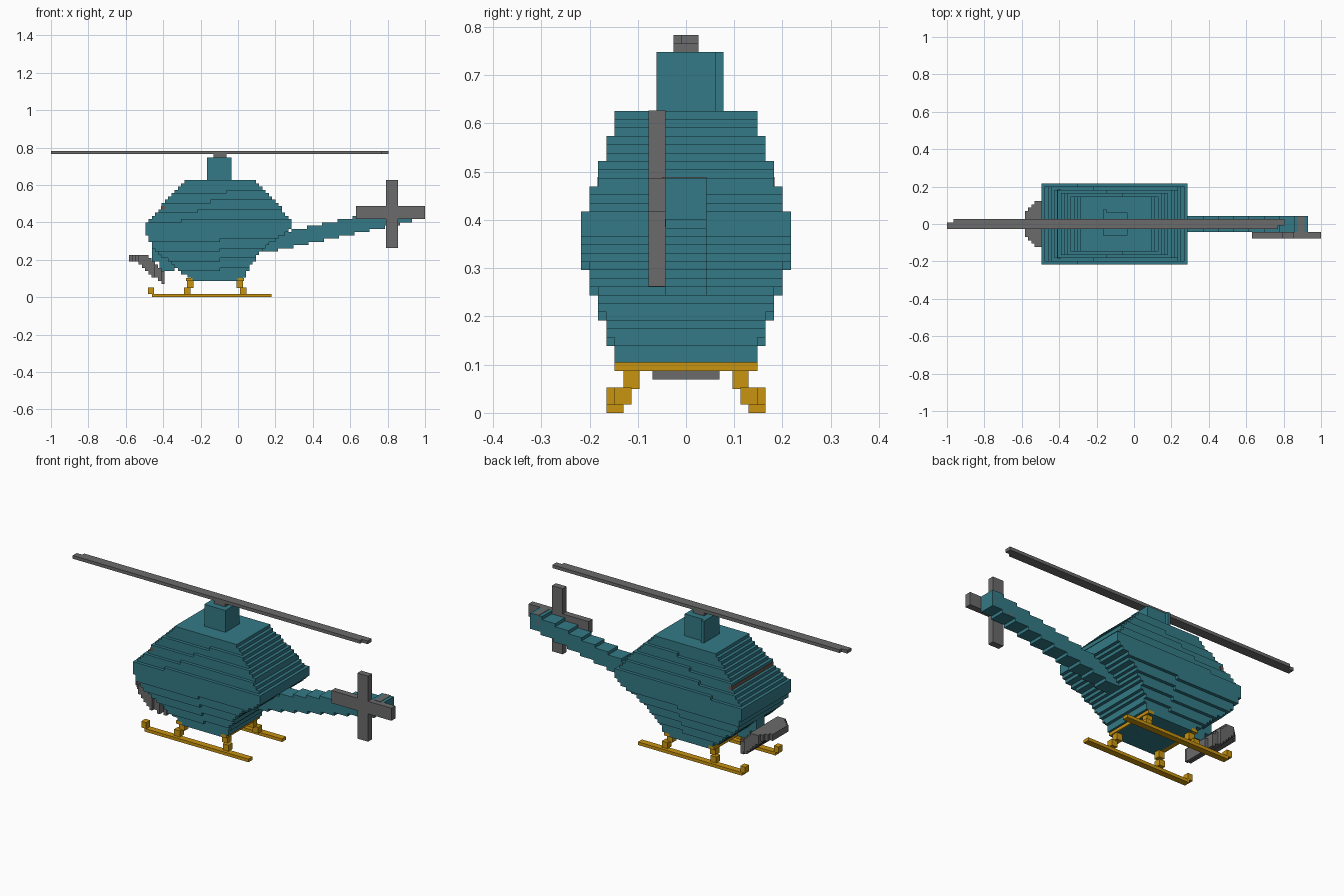
import bpy, bmesh, math

cube = bpy.data.objects.get("Cube")
if cube:
    bpy.data.objects.remove(cube)

V = 2 / 115  # size of one block


def material(name, rgb):
    m = bpy.data.materials.new(name)
    m.use_nodes = True
    m.diffuse_color = (*rgb, 1)
    bsdf = next(n for n in m.node_tree.nodes if n.type == 'BSDF_PRINCIPLED')
    bsdf.inputs["Base Color"].default_value = (*rgb, 1)
    return m


TEAL = material("teal", (0.034, 0.195, 0.24))
GREY = material("grey", (0.147, 0.145, 0.145))
GOLD = material("gold", (0.578, 0.292, 0.005))
BROWN = material("brown", (0.15, 0.09, 0.07))


def blocks(name, mat, boxes):
    """One object from boxes given as (x0, x1, y0, y1, z0, z1)."""
    bm = bmesh.new()
    for x0, x1, y0, y1, z0, z1 in boxes:
        made = bmesh.ops.create_cube(bm, size=1)["verts"]
        for v in made:
            v.co = (x1 if v.co.x > 0 else x0,
                    y1 if v.co.y > 0 else y0,
                    z1 if v.co.z > 0 else z0)
    mesh = bpy.data.meshes.new(name)
    bm.to_mesh(mesh)
    bm.free()
    mesh.materials.append(mat)
    ob = bpy.data.objects.new(name, mesh)
    bpy.context.collection.objects.link(ob)
    return ob


def snap(x):
    return round((x + 1) / V) * V - 1


def lerp(points, z):
    """Profile x at height z from (z, x) points."""
    for (za, xa), (zb, xb) in zip(points, points[1:]):
        if z <= zb:
            return xa + (xb - xa) * max(0, (z - za) / (zb - za))
    return points[-1][1]


# Cabin: stacked layers, with a slight nose-down step along its length
NOSE = [(0.09, -0.25), (0.25, -0.44), (0.34, -0.497), (0.385, -0.497), (0.627, -0.285)]
REAR = [(0.09, 0.02), (0.26, 0.13), (0.36, 0.283), (0.417, 0.283), (0.627, 0.09)]


def half_width(k):
    return (12.5 - min(4, max(0, (20 - k) // 3, (k - 21) // 3))) * V


cabin = []
for k in range(5, 36):
    z = (k + 0.5) * V
    x0, x1 = snap(lerp(NOSE, z)), snap(lerp(REAR, z))
    step = snap(-0.05 - (0.574 - z) * 1.5 if z > 0.365 else -0.1)
    step = min(max(step, x0 + V), x1 - V)
    for a, b, w in ((x0, step, half_width(k + 1)), (step, x1, half_width(k))):
        cabin.append((a, b, -w, w, k * V, (k + 1) * V))
blocks("cabin", TEAL, cabin)

# Brown trim across the upper nose
k = 27
x0 = snap(lerp(NOSE, (k + 0.5) * V))
w = half_width(k + 1) + 0.001
blocks("nose_trim", BROWN, [(x0 - 0.002, x0 + V, -w, w, k * V, (k + 1) * V + 0.002)])

# Mast and main rotor
blocks("mast", TEAL, [(-0.165, -0.035, -0.061, 0.061, 0.62, 0.748),
                      (-0.165, -0.148, 0.06, 0.078, 0.62, 0.748)])
blocks("rotor_hub", GREY, [(-0.13, -0.061, -0.026, 0.026, 0.74, 0.77)])
blocks("main_rotor", GREY, [(-0.965, 0.77, -0.026, 0.026, 0.765, 0.783),
                            (-1, -0.96, -0.026, 0.009, 0.765, 0.783),
                            (0.765, 0.805, -0.009, 0.026, 0.765, 0.783)])

# Tail boom rising one block per step
boom = []
for i in range(-1, 9):
    x0 = 0.215 + 0.0815 * i
    z0 = (15 + i) * V
    boom.append((x0 - 0.01, min(x0 + 0.0815, 0.93), -0.043, 0.043, z0, z0 + 5 * V))
blocks("tail_boom", TEAL, boom)

# Tail rotor with its axle
blocks("tail_rotor", GREY, [(0.63, 1.0, -0.078, -0.043, 0.417, 0.487),
                            (0.79, 0.856, -0.078, -0.043, 0.262, 0.627)])
blocks("tail_axle", GREY, [(0.877, 0.912, -0.05, 0.043, 0.43, 0.489),
                           (0.80, 0.862, -0.044, 0.043, 0.385, 0.402)])

# Skids: rail, upturned tip and two bent struts on each side
for side, s in (("right", -1), ("left", 1)):
    def sided(x0, x1, ya, yb, z0, z1):
        lo, hi = sorted((s * ya, s * yb))
        return (x0, x1, lo, hi, z0, z1)

    blocks("skid_" + side, GOLD, [sided(-0.46, 0.18, 0.13, 0.165, 0, V),
                                  sided(-0.48, -0.45, 0.13, 0.165, V, 3 * V)])
    struts = []
    for x, d in ((-0.255, -1), (0.01, 1)):
        struts += [sided(x - V, x + V, 0.096, 0.13, 0.05, 0.092),
                   sided(x - V + d * V, x + V + d * V, 0.113, 0.148, V, 3 * V)]
    blocks("struts_" + side, GOLD, struts)
blocks("cross_bars", GOLD, [(x - V, x + V, -0.148, 0.148, 0.087, 0.104)
                            for x in (-0.26, 0.015)])

# Tilted nose dish and its mount
dish = []
for i in range(11):
    x0 = -0.583 + i * V
    x = x0 + V / 2
    w = round(0.125 * math.sqrt(1 - ((x + 0.487) / 0.108) ** 2) / V) * V
    bottom = round(max(0.07, 0.2 - 0.82 * (x + 0.56)) / V) * V
    top = round(min(0.226, 0.226 - (x + 0.49)) / V) * V
    dish.append((x0, x0 + V, -w, w, min(bottom, 0.19), max(top, bottom + V)))
blocks("nose_dish", GREY, dish)
blocks("dish_mount", TEAL, [(-0.46, -0.40, -0.035, 0.035, 0.19, 0.26),
                            (-0.42, -0.34, -0.035, 0.035, 0.14, 0.21)])
